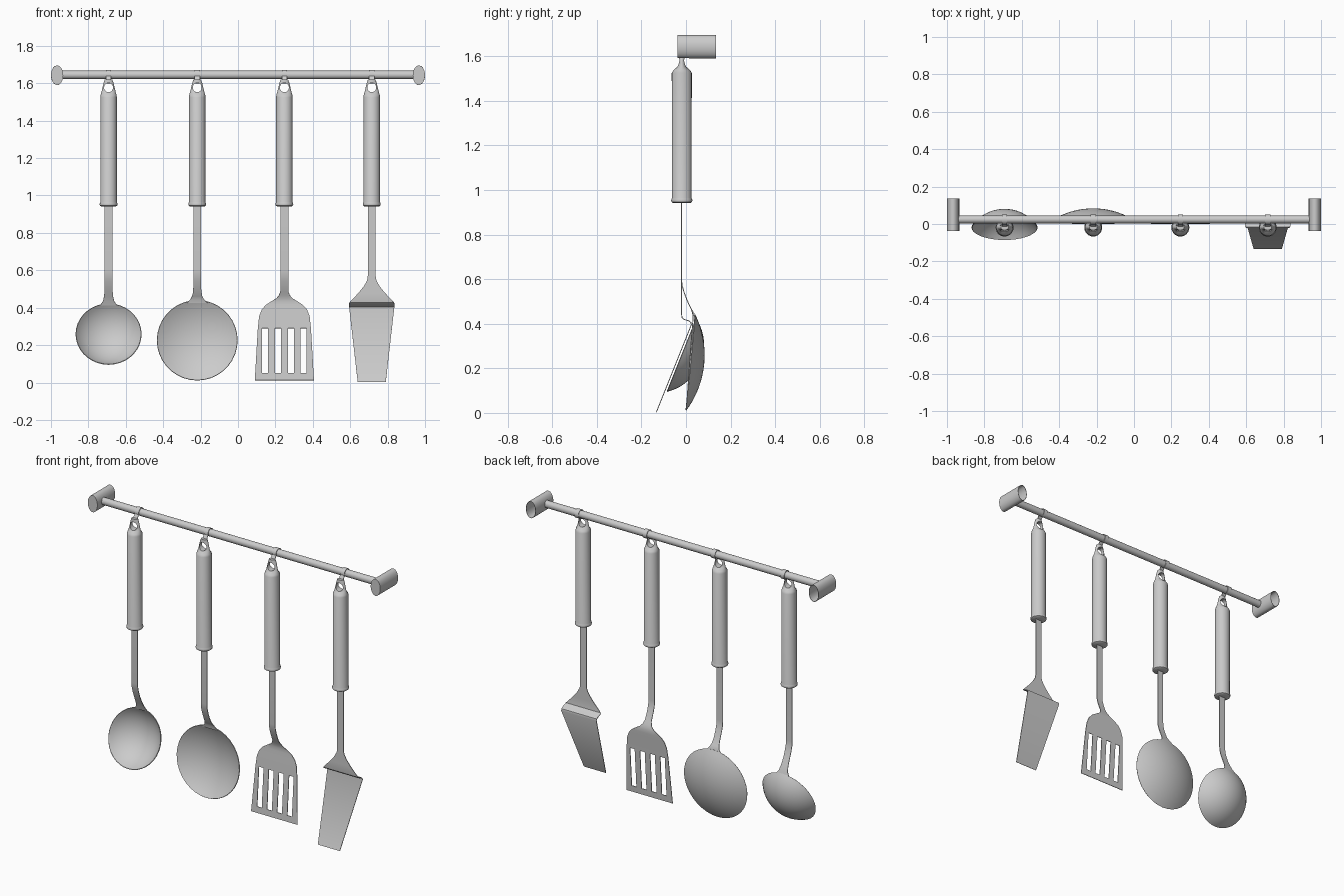
import bpy, bmesh
from math import pi, sin, cos, asin, radians

if "Cube" in bpy.data.objects:
    bpy.data.objects.remove(bpy.data.objects["Cube"])


def finish(bm, name, loc=(0, 0, 0), rot=(0, 0, 0), thick=0):
    bmesh.ops.remove_doubles(bm, verts=bm.verts, dist=1e-5)
    bmesh.ops.recalc_face_normals(bm, faces=bm.faces)
    me = bpy.data.meshes.new(name)
    bm.to_mesh(me)
    bm.free()
    ob = bpy.data.objects.new(name, me)
    ob.location, ob.rotation_euler = loc, rot
    bpy.context.collection.objects.link(ob)
    if thick:
        m = ob.modifiers.new("thickness", 'SOLIDIFY')
        m.thickness, m.offset = thick, 0
    return ob


def loft(name, secs, loc, rot=(0, 0, 0), n=24, caps=(True, True), thick=0):
    """Elliptical rings (z, rx, ry) joined along local z."""
    bm = bmesh.new()
    rings = [[bm.verts.new((rx * cos(2 * pi * i / n), ry * sin(2 * pi * i / n), z))
              for i in range(n)] for z, rx, ry in secs]
    for a, b in zip(rings, rings[1:]):
        for i in range(n):
            j = (i + 1) % n
            bm.faces.new((a[i], a[j], b[j], b[i]))
    if caps[0]:
        bm.faces.new(rings[0])
    if caps[1]:
        bm.faces.new(rings[-1])
    return finish(bm, name, loc, rot, thick)


def strip(name, x, pts, cols=(), slots=(), slot_z=(0, 0), thick=0.004):
    """Sheet metal following (y, z, half width); slot columns are left open."""
    bm = bmesh.new()
    rows = []
    for y, z, hw in pts:
        xs = [-hw] + [max(-hw, min(hw, c)) for c in cols] + [hw]
        rows.append([bm.verts.new((c, y, z)) for c in xs])
    for r, (a, b) in enumerate(zip(rows, rows[1:])):
        inside = slot_z[0] <= pts[r + 1][1] and pts[r][1] <= slot_z[1]
        for i in range(len(a) - 1):
            if not (inside and i in slots):
                bm.faces.new((a[i], a[i + 1], b[i + 1], b[i]))
    return finish(bm, name, (x, 0, 0), thick=thick)


def bowl(name, x, y, z, r, depth, tilt):
    R = (r * r + depth * depth) / (2 * depth)
    top = asin(r / R)
    secs = [(R * cos(top * k / 10) - R + depth, R * sin(top * k / 10), R * sin(top * k / 10))
            for k in range(10, -1, -1)]
    return loft(name, secs, (x, y, z), (-radians(90 + tilt), 0, 0), 36, (False, False), 0.004)


# Wall rail with hollow end mounts
BAR_Y, BAR_Z = 0.024, 1.645
loft("rail", [(-0.95, 0.022, 0.021), (0.95, 0.022, 0.021)], (0, BAR_Y, BAR_Z), (0, pi / 2, 0))
for s in (-1, 1):
    loft("rail_mount", [(-0.135, 0.032, 0.051), (0.038, 0.032, 0.051)], (s * 0.967, 0, 1.643),
         (pi / 2, 0, 0), 32, (False, True), 0.002)

# Handles with hanging holes, and hooks over the rail
XS = (-0.692, -0.218, 0.248, 0.715)
HY = -0.019
cutters = []
for x in XS:
    h = loft("handle", [(0.942, 0.040, 0.040), (0.946, 0.046, 0.046), (0.953, 0.048, 0.048),
                        (0.960, 0.046, 0.046), (0.965, 0.044, 0.044), (1.525, 0.044, 0.045),
                        (1.537, 0.043, 0.038), (1.553, 0.038, 0.020), (1.570, 0.034, 0.017),
                        (1.600, 0.027, 0.016), (1.620, 0.020, 0.014)], (x, HY, 0))
    c = loft("hole_cutter", [(-0.1, 0.024, 0.025), (0.1, 0.024, 0.025)],
             (x, HY, 1.577), (pi / 2, 0, 0))
    c.hide_render = True
    cutters.append(c)
    m = h.modifiers.new("hole", 'BOOLEAN')
    m.operation, m.object, m.solver = 'DIFFERENCE', c, 'EXACT'
    arc = [(BAR_Y + 0.025 * cos(radians(a)), BAR_Z + 0.025 * sin(radians(a)), 0.014)
           for a in range(-60, 196, 15)]
    strip("hook", x, arc + [(-0.008, 1.625, 0.014), (-0.018, 1.612, 0.014), (-0.019, 1.600, 0.014)])

# Shared bent neck, from handle down to the head
SY = -0.02
neck = [(SY, 0.95, 0.021), (SY, 0.60, 0.021), (-0.018, 0.575, 0.021), (-0.010, 0.545, 0.021),
        (0.003, 0.510, 0.021), (0.014, 0.485, 0.022)]

# Deep ladle
strip("ladle_neck", XS[0], neck + [(0.026, 0.460, 0.024), (0.037, 0.435, 0.030), (0.045, 0.412, 0.045)])
bowl("ladle_bowl", XS[0], -0.02, 0.259, 0.175, 0.09, 21.8)

# Wide shallow skimmer
strip("skimmer_neck", XS[1], neck + [(0.026, 0.462, 0.027), (0.036, 0.445, 0.036), (0.040, 0.425, 0.055)])
bowl("skimmer_bowl", XS[1], 0.02, 0.226, 0.215, 0.06, 5.4)

# Slotted turner
edges = (0.018, 0.051, 0.087, 0.119)
cols = [-e for e in reversed(edges)] + list(edges)
blade = [(0.024, 0.465, 0.030), (0.029, 0.450, 0.043), (0.032, 0.435, 0.068), (0.031, 0.415, 0.099),
         (0.029, 0.390, 0.121), (0.026, 0.355, 0.135), (0.021, 0.29, 0.142), (0.004, 0.05, 0.156),
         (0.001, 0.012, 0.158)]
strip("slotted_turner", XS[2], neck + blade, cols, (1, 3, 5, 7), (0.049, 0.291))

# Cranked flat turner
strip("flat_turner", XS[3], [(SY, 0.95, 0.021), (SY, 0.57, 0.021), (SY, 0.545, 0.025),
                             (SY, 0.515, 0.042), (SY, 0.48, 0.070), (SY, 0.445, 0.103),
                             (-0.018, 0.428, 0.119), (-0.010, 0.420, 0.121), (0.012, 0.413, 0.121),
                             (0.022, 0.406, 0.121), (0.024, 0.395, 0.120), (-0.133, 0.003, 0.075)])

# Apply modifiers, drop cutters, smooth the shading
bpy.ops.object.select_all(action='DESELECT')
for ob in bpy.context.collection.objects:
    if ob not in cutters:
        ob.select_set(True)
        bpy.context.view_layer.objects.active = ob
bpy.ops.object.convert(target='MESH')
for c in cutters:
    bpy.data.objects.remove(c)
bpy.ops.object.shade_smooth_by_angle(angle=radians(35))
